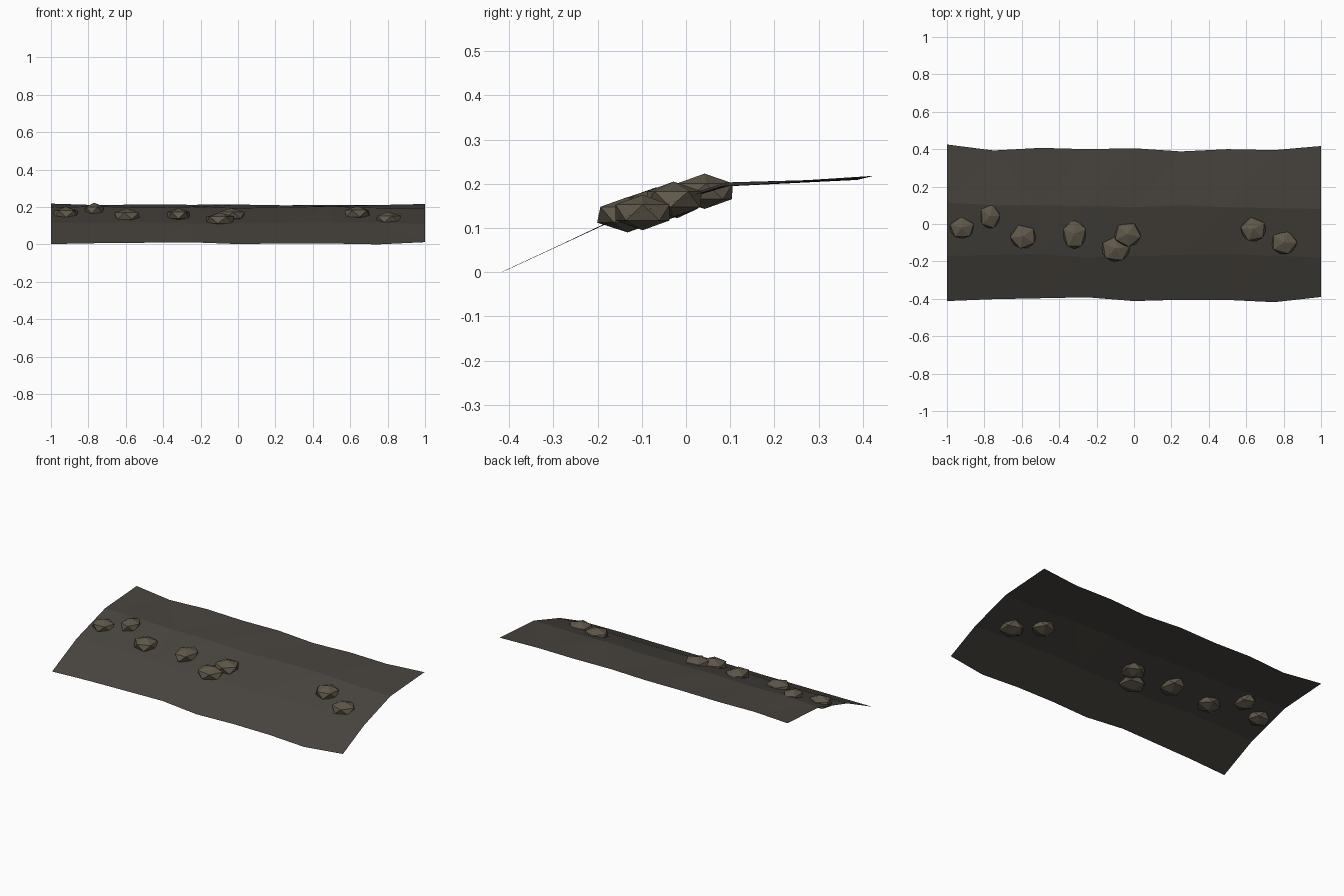
import bpy, bmesh, math
from mathutils import Vector, Matrix

if "Cube" in bpy.data.objects:
    bpy.data.objects.remove(bpy.data.objects["Cube"])


def material(name, rgb):
    m = bpy.data.materials.new(name)
    m.diffuse_color = (*rgb, 1)
    m.use_nodes = True
    m.node_tree.nodes["Principled BSDF"].inputs["Base Color"].default_value = m.diffuse_color
    return m


def finish(name, bm, mat):
    me = bpy.data.meshes.new(name)
    bm.to_mesh(me)
    bm.free()
    ob = bpy.data.objects.new(name, me)
    bpy.context.collection.objects.link(ob)
    me.materials.append(mat)
    return ob


earth = material("earth", (0.065, 0.058, 0.049))
stone = material("stone", (0.115, 0.096, 0.068))

# Sloping bank: four wavering rows of nine points, front to back
rows = [
    [-.412, -.402, -.397, -.392, -.412, -.405, -.406, -.418, -.39],
    [-.17, -.165, -.16, -.18, -.17, -.165, -.16, -.17, -.18],
    [.115, .10, .10, .095, .09, .10, .09, .085, .08],
    [.425, .393, .407, .40, .405, .388, .40, .395, .417],
]
crest = [.198, .203, .196, .201, .194, .199, .203, .195, .194]
bm = bmesh.new()
grid = []
for r, ys in enumerate(rows):
    line = []
    for i, y in enumerate(ys):
        z = (max(0, .46 * (y + .416)), .115 + .35 * (y + .17),
             crest[i], .21 + .25 * (y - .393))[r]
        line.append(bm.verts.new((-1 + i * .25, y, z)))
    grid.append(line)
for a, b in zip(grid, grid[1:]):
    for i in range(8):
        bm.faces.new((a[i], a[i + 1], b[i + 1], b[i]))
bmesh.ops.triangulate(bm, faces=bm.faces[:])
finish("bank", bm, earth)

# Half-buried stones: x, y, z, half sizes x and y, turn in degrees
stones = [
    (-.92, -.02, .162, .074, .064, 20),
    (-.77, .042, .183, .060, .074, 75),
    (-.592, -.067, .152, .078, .073, 40),
    (-.318, -.052, .155, .070, .091, 90),
    (-.098, -.132, .130, .086, .078, 10),
    (-.035, -.055, .155, .080, .074, 60),
    (.638, -.028, .165, .076, .073, 30),
    (.802, -.098, .135, .078, .072, 0),
]
for n, (x, y, z, sx, sy, turn) in enumerate(stones, 1):
    bm = bmesh.new()
    bmesh.ops.create_icosphere(bm, subdivisions=1, radius=1)
    bm.transform(Matrix.Translation((x, y, z))
                 @ Matrix.Diagonal((sx, sy, .040, 1))
                 @ Matrix.Rotation(math.radians(turn), 4, 'Z'))
    finish(f"stone_{n}", bm, stone)
